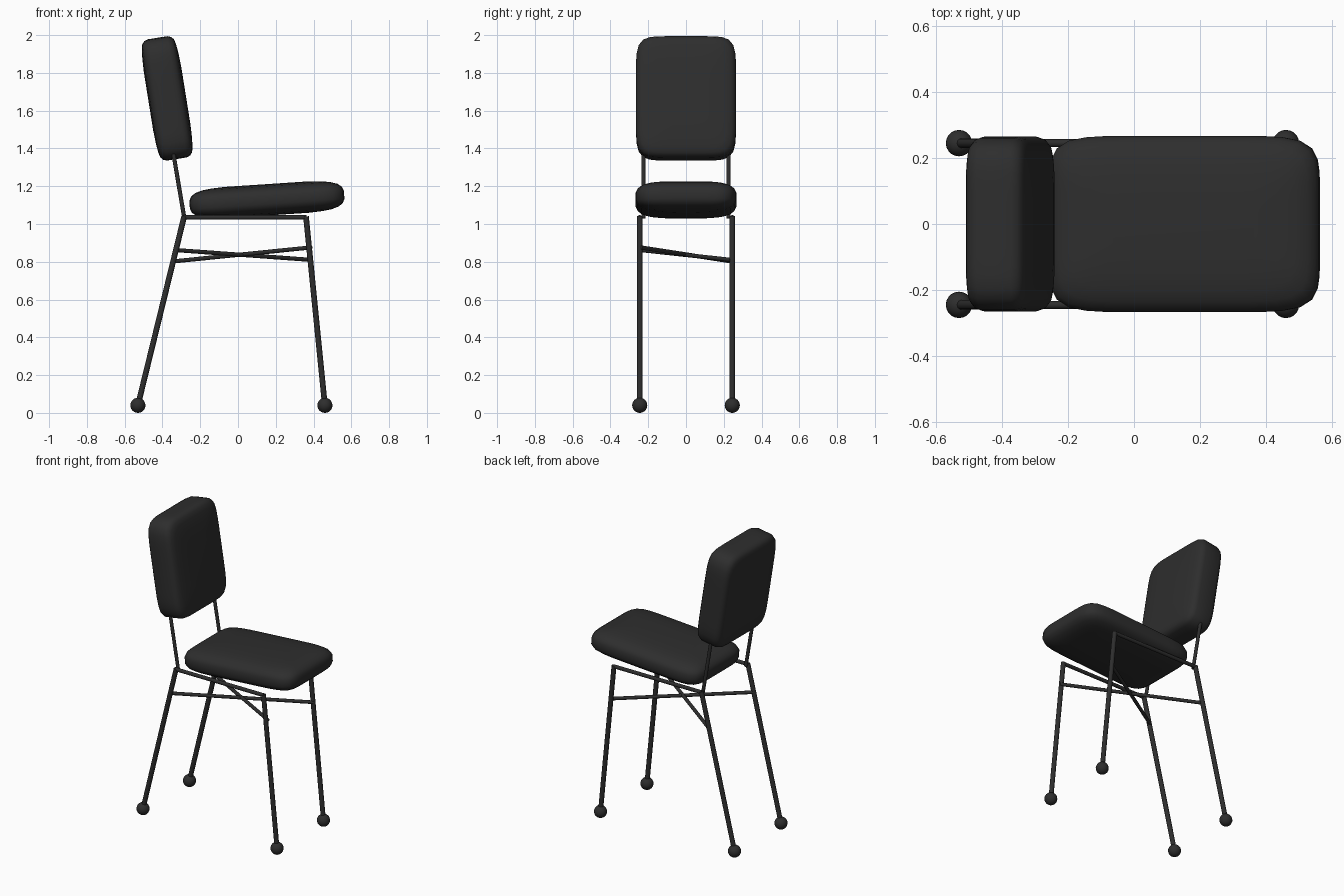
import bpy, bmesh, math
from mathutils import Vector, Matrix

if "Cube" in bpy.data.objects:
    bpy.data.objects.remove(bpy.data.objects["Cube"])


def make_mat(name, v):
    m = bpy.data.materials.new(name)
    m.diffuse_color = (v, v, v, 1)
    m.use_nodes = True
    m.node_tree.nodes["Principled BSDF"].inputs["Base Color"].default_value = m.diffuse_color
    return m


black = make_mat("black", 0.027)


def finish(name, bm):
    bmesh.ops.recalc_face_normals(bm, faces=bm.faces[:])
    me = bpy.data.meshes.new(name)
    bm.to_mesh(me)
    bm.free()
    ob = bpy.data.objects.new(name, me)
    bpy.context.collection.objects.link(ob)
    me.materials.append(black)
    bpy.context.view_layer.objects.active = ob
    ob.select_set(True)
    bpy.ops.object.shade_smooth_by_angle(angle=math.radians(40))
    ob.select_set(False)
    return ob


def tube(name, a, b, r):
    a, b = Vector(a), Vector(b)
    d = b - a
    mat = Matrix.Translation((a + b) / 2) @ d.to_track_quat('Z', 'Y').to_matrix().to_4x4()
    bm = bmesh.new()
    bmesh.ops.create_cone(bm, cap_ends=True, segments=14, radius1=r, radius2=r,
                          depth=d.length, matrix=mat)
    return finish(name, bm)


def ball(name, c, r):
    bm = bmesh.new()
    bmesh.ops.create_uvsphere(bm, u_segments=20, v_segments=12, radius=r,
                              matrix=Matrix.Translation(c))
    return finish(name, bm)


def cushion(name, half_len, half_wid, layers, centre, tilt, power=7, n=64):
    """Stack superellipse rings; layers are (height, inset), mirrored below."""
    bm = bmesh.new()
    stack = [(-h, i) for h, i in reversed(layers)] + list(layers)
    rings = []
    for h, inset in stack:
        ring = []
        for k in range(n):
            # square-perimeter angle keeps the points evenly spread
            t = 2 * math.pi * (k + 0.5) / n
            c, s = math.cos(t), math.sin(t)
            f = (abs(c) ** power + abs(s) ** power) ** (-1 / power)
            ring.append(bm.verts.new((c * f * (half_len - inset), s * f * (half_wid - inset), h)))
        rings.append(ring)
    for lo, hi in zip(rings, rings[1:]):
        for k in range(n):
            j = (k + 1) % n
            bm.faces.new((lo[k], lo[j], hi[j], hi[k]))
    bm.faces.new(rings[0][::-1])
    bm.faces.new(rings[-1])
    bm.transform(Matrix.Translation(centre) @ Matrix.Rotation(tilt, 4, 'Y'))
    return finish(name, bm)


# Padded seat, front edge slightly raised
cushion("seat", 0.41, 0.267,
        [(0.022, 0), (0.043, 0.010), (0.060, 0.032), (0.072, 0.07), (0.079, 0.12), (0.083, 0.19)],
        (0.153, 0, 1.128), math.radians(-3.8))

# Padded backrest, leaning backwards
cushion("backrest", 0.325, 0.265,
        [(0.052, 0), (0.072, 0.007), (0.085, 0.022), (0.092, 0.05), (0.097, 0.1), (0.1, 0.17)],
        (-0.375, 0, 1.665), math.radians(-90 - 9.1))

# Frame sides: legs, ball feet, seat rail and backrest post
for side, y in (("right", -0.245), ("left", 0.245)):
    tube(side + "_back_leg", (-0.53, y, 0.04), (-0.285, y, 1.04), 0.015)
    tube(side + "_front_leg", (0.46, y, 0.04), (0.36, y, 1.04), 0.015)
    ball(side + "_back_foot", (-0.53, y, 0.04), 0.04)
    ball(side + "_front_foot", (0.46, y, 0.04), 0.04)
    tube(side + "_seat_rail", (-0.288, y, 1.035), (0.363, y, 1.035), 0.012)
    py = y * 0.92
    tube(side + "_back_post", (-0.284, py, 1.03), (-0.355, py, 1.45), 0.011)

# Crossing diagonal braces between the legs
tube("brace_a", (-0.33, -0.24, 0.862), (0.388, 0.24, 0.81), 0.011)
tube("brace_b", (-0.342, 0.24, 0.802), (0.388, -0.24, 0.876), 0.011)
